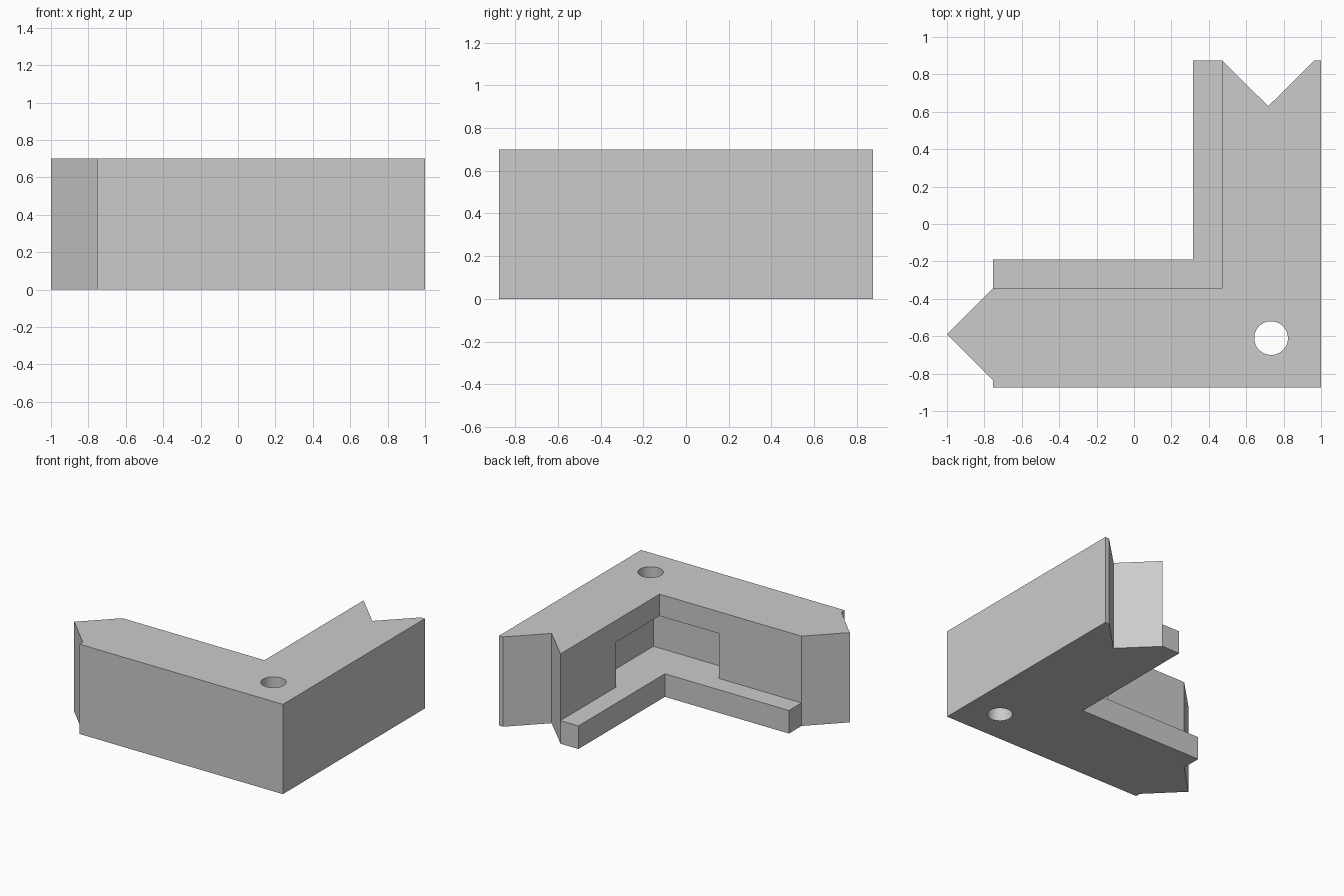
import bpy, bmesh, math

default = bpy.data.objects.get("Cube")
if default:
    bpy.data.objects.remove(default, do_unlink=True)

HEIGHT = 0.70
LEDGE = 0.18          # ledge thickness
WALL_X, WALL_Y = 0.47, -0.345   # inner wall planes
POCKET = 0.175        # pocket depth into the walls

grey = bpy.data.materials.new("light grey")
grey.use_nodes = True
grey.diffuse_color = (0.6, 0.6, 0.6, 1)
grey.node_tree.nodes["Principled BSDF"].inputs["Base Color"].default_value = (0.6, 0.6, 0.6, 1)


def prism(name, outline, low, high):
    """Extrude a plan outline between two heights."""
    bm = bmesh.new()
    face = bm.faces.new([bm.verts.new((x, y, low)) for x, y in outline])
    top = bmesh.ops.extrude_face_region(bm, geom=[face])["geom"]
    bmesh.ops.translate(bm, vec=(0, 0, high - low),
                        verts=[v for v in top if isinstance(v, bmesh.types.BMVert)])
    bmesh.ops.recalc_face_normals(bm, faces=bm.faces)
    mesh = bpy.data.meshes.new(name)
    bm.to_mesh(mesh)
    bm.free()
    mesh.materials.append(grey)
    obj = bpy.data.objects.new(name, mesh)
    bpy.context.collection.objects.link(obj)
    return obj


def rectangle(x0, x1, y0, y1):
    return [(x0, y0), (x1, y0), (x1, y1), (x0, y1)]


def circle(cx, cy, radius, sides=64):
    angles = [math.tau * i / sides for i in range(sides)]
    return [(cx + radius * math.cos(a), cy + radius * math.sin(a)) for a in angles]


def cut(target, cutter):
    cutter.hide_render = True
    mod = target.modifiers.new(cutter.name, "BOOLEAN")
    mod.operation, mod.solver, mod.object = "DIFFERENCE", "EXACT", cutter
    bpy.context.view_layer.objects.active = target
    bpy.ops.object.modifier_apply(modifier=mod.name)
    bpy.data.objects.remove(cutter, do_unlink=True)


# Corner block: pointed end on one arm, matching V notch on the other
block = prism("corner_block", [
    (1, -0.875), (1, 0.875), (0.965, 0.875), (0.718, 0.63), (WALL_X, 0.875),
    (0.315, 0.875), (0.315, -0.19), (-0.755, -0.19), (-0.755, WALL_Y),
    (-1, -0.59), (-0.755, -0.835), (-0.755, -0.875)], 0, HEIGHT)

# Clear the space above the inner ledge
cut(block, prism("ledge_cutter", rectangle(-1.2, WALL_X, WALL_Y, 1.2), LEDGE, 1))

# Pocket sunk into both inner walls around the corner
cut(block, prism("pocket_cutter",
                 rectangle(-0.045, WALL_X + POCKET, WALL_Y - POCKET, 0.19),
                 LEDGE, 0.53))

# Vertical through hole near the outer corner
cut(block, prism("hole_cutter", circle(0.733, -0.61, 0.09), -0.2, 1))

bpy.ops.object.select_all(action="DESELECT")
block.select_set(True)
bpy.context.view_layer.objects.active = block
bpy.ops.object.shade_smooth_by_angle(angle=math.radians(30))
